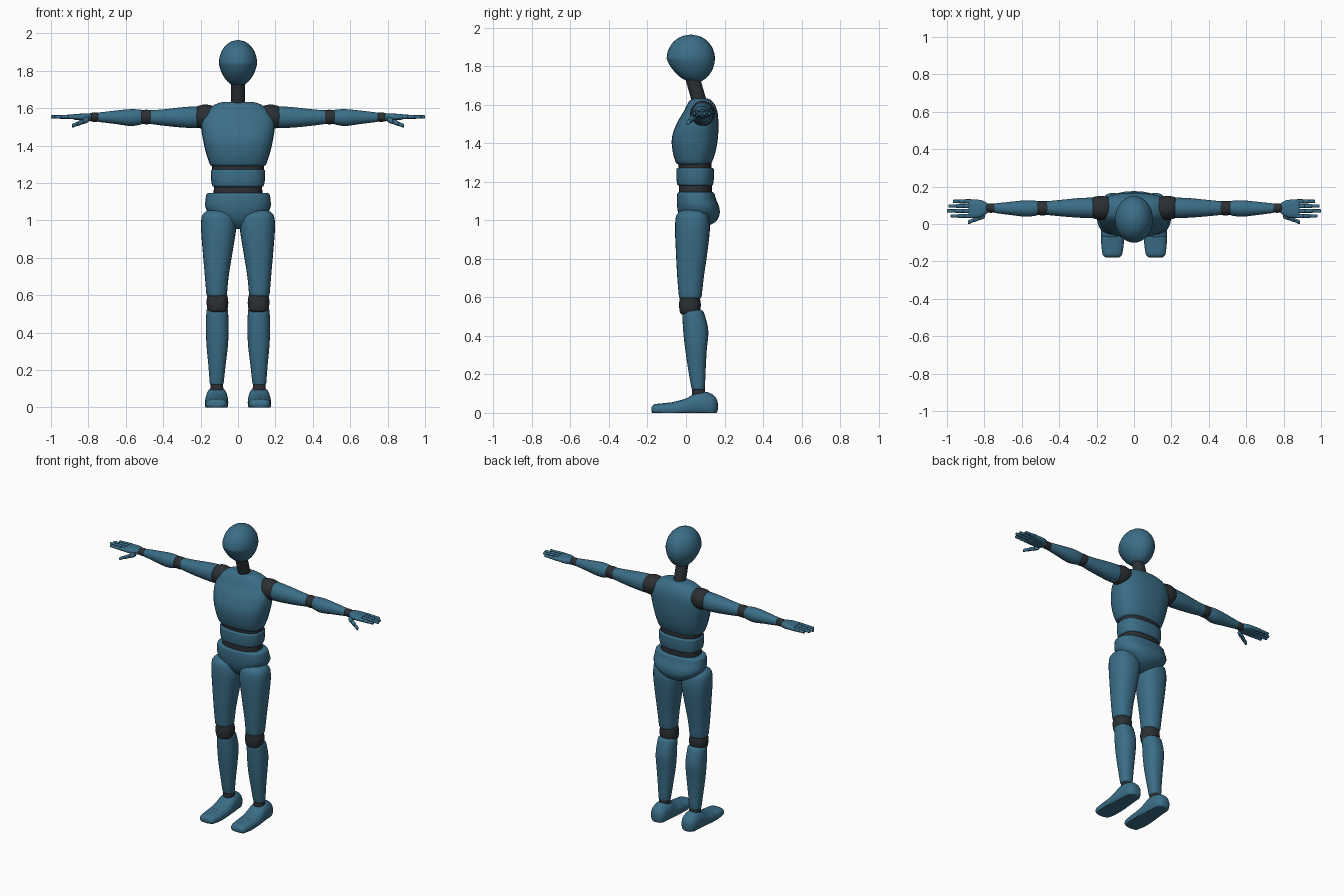
import bpy, bmesh
from math import sin, cos, pi, radians, copysign

default = bpy.data.objects.get("Cube")
if default:
    bpy.data.objects.remove(default, do_unlink=True)


def material(name, color):
    mat = bpy.data.materials.new(name)
    mat.use_nodes = True
    mat.diffuse_color = color
    mat.node_tree.nodes["Principled BSDF"].inputs["Base Color"].default_value = color
    return mat


BLUE = material("steel blue", (0.043, 0.155, 0.245, 1))
DARK = material("charcoal", (0.024, 0.029, 0.034, 1))


def sample(sections, t):
    """Smoothly interpolated cross-section bounds at position t."""
    last = len(sections) - 1
    i = 0
    while i < last - 1 and t > sections[i + 1][0]:
        i += 1

    def slope(k, c):
        a, b = sections[max(k - 1, 0)], sections[min(k + 1, last)]
        return (b[c] - a[c]) / (b[0] - a[0])

    p, q = sections[i], sections[i + 1]
    h = q[0] - p[0]
    s = (t - p[0]) / h
    ease = s * s * (3 - 2 * s)
    return [p[c] + (q[c] - p[c]) * ease
            + h * s * (1 - s) * ((1 - s) * slope(i, c) - s * slope(i + 1, c))
            for c in range(1, 5)]


def loft(name, mat, axis, sections, edges=(.01, .01), power=2.3, side=1,
         steps=12, around=28):
    """Rounded solid along an axis; each section is (t, min, max, min, max)."""
    start, end = sections[0][0], sections[-1][0]
    low, high = edges
    turns = [k / 5 * pi / 2 for k in range(6)]
    rings = [(start + low * (1 - cos(a)), low * (1 - sin(a))) for a in turns]
    body = end - high - start - low
    rings += [(start + low + body * k / steps, 0) for k in range(1, steps)]
    rings += [(end - high * (1 - cos(a)), high * (1 - sin(a))) for a in reversed(turns)]
    bm = bmesh.new()
    loops = []
    for t, inset in rings:
        a0, a1, b0, b1 = sample(sections, t)
        ra = max((a1 - a0) / 2 - inset, .001)
        rb = max((b1 - b0) / 2 - inset, .001)
        loop = []
        for k in range(around):
            ca, sa = cos(2 * pi * k / around), sin(2 * pi * k / around)
            a = (a0 + a1) / 2 + ra * copysign(abs(ca) ** (2 / power), ca)
            b = (b0 + b1) / 2 + rb * copysign(abs(sa) ** (2 / power), sa)
            x, y, z = {"x": (t, a, b), "y": (a, t, b), "z": (a, b, t)}[axis]
            loop.append(bm.verts.new((x * side, y, max(z, 0))))
        loops.append(loop)
    for lower, upper in zip(loops, loops[1:]):
        for k in range(around):
            n = (k + 1) % around
            bm.faces.new((lower[k], lower[n], upper[n], upper[k]))
    bm.faces.new(loops[0])
    bm.faces.new(loops[-1])
    bmesh.ops.remove_doubles(bm, verts=bm.verts, dist=.00005)
    bmesh.ops.recalc_face_normals(bm, faces=bm.faces)
    mesh = bpy.data.meshes.new(name)
    bm.to_mesh(mesh)
    bm.free()
    mesh.materials.append(mat)
    obj = bpy.data.objects.new(name, mesh)
    bpy.context.collection.objects.link(obj)
    bpy.ops.object.select_all(action="DESELECT")
    obj.select_set(True)
    bpy.context.view_layer.objects.active = obj
    bpy.ops.object.shade_smooth_by_angle(angle=radians(45))
    return obj


def trunk(name, mat, rows, **options):
    """Symmetric vertical part; each row is (z, half width, front, back)."""
    return loft(name, mat, "z", [(z, -w, w, f, b) for z, w, f, b in rows], **options)


# Egg-shaped head, slimmer towards the chin
head_rows = []
for k in range(25):
    angle = -pi / 2 + pi * k / 24
    r = max(cos(angle), .01) * (1 - .16 * max(-sin(angle), 0))
    shift = .025 + .02 * max(-sin(angle), 0)
    head_rows.append((1.84 + .125 * sin(angle), .102 * r, shift - .125 * r, shift + .125 * r))
trunk("head", BLUE, head_rows, edges=(0, 0), power=2, steps=36)

# Neck and torso
trunk("neck", DARK, [(1.59, .038, .038, .116), (1.74, .038, -.005, .073)], power=2)
trunk("chest", BLUE, [(1.29, .148, -.05, .13), (1.35, .168, -.068, .152),
                      (1.43, .187, -.073, .166), (1.51, .197, -.045, .168),
                      (1.56, .188, -.015, .164), (1.6, .155, .005, .15),
                      (1.632, .1, .025, .125)],
      edges=(.015, .015), power=2.5, steps=20)
trunk("upper_waist_joint", DARK, [(1.25, .138, -.038, .132), (1.31, .138, -.038, .132)], power=2.5)
trunk("abdomen", BLUE, [(1.18, .138, -.045, .14), (1.22, .144, -.05, .145),
                        (1.272, .146, -.05, .145)], power=2.5)
trunk("lower_waist_joint", DARK, [(1.12, .132, -.036, .134), (1.195, .128, -.036, .134)],
      power=2.5)
trunk("pelvis", BLUE, [(.955, .03, .01, .08), (.99, .085, -.02, .15),
                       (1.03, .148, -.038, .174), (1.07, .174, -.046, .172),
                       (1.11, .174, -.048, .156), (1.147, .168, -.045, .146)],
      edges=(.015, .012), power=2.4, steps=18)

for label, side in (("left", 1), ("right", -1)):
    def part(name, mat, axis, rows, **options):
        loft(f"{label}_{name}", mat, axis, rows, side=side, **options)

    # Leg
    part("thigh", BLUE, "z", [(.592, .06, .168, -.036, .08), (.7, .05, .177, -.045, .092),
                              (.85, .026, .19, -.053, .113), (.97, .01, .198, -.057, .124),
                              (1.055, .028, .192, -.05, .11)], edges=(.015, .045))
    part("knee", DARK, "z", [(.51, .058, .16, -.03, .07), (.56, .052, .168, -.036, .077),
                             (.61, .058, .162, -.03, .07)], edges=(.015, .015))
    part("shin", BLUE, "z", [(.118, .078, .15, .03, .098), (.22, .067, .158, .012, .102),
                             (.33, .054, .168, -.004, .108), (.43, .05, .172, -.015, .116),
                             (.535, .054, .168, -.02, .09)], edges=(.012, .018))
    part("ankle", DARK, "z", [(.08, .078, .148, .03, .103), (.14, .08, .146, .033, .096)])
    part("foot", BLUE, "y", [(-.07, .053, .177, -.02, .056), (0, .052, .177, -.02, .075),
                             (.06, .055, .172, -.02, .108), (.11, .06, .168, -.02, .108),
                             (.165, .068, .16, -.02, .085)], edges=(.004, .035))
    part("toes", BLUE, "y", [(-.18, .066, .166, -.008, .044), (-.12, .056, .174, -.015, .05),
                             (-.066, .053, .177, -.02, .056)], edges=(.022, .004), power=2.6)

    # Arm
    part("shoulder", DARK, "x", [(.12, .03, .14, 1.5, 1.61), (.18, .022, .15, 1.49, 1.62),
                                 (.235, .035, .14, 1.5, 1.605)], edges=(.02, .02), power=2)
    part("upper_arm", BLUE, "x", [(.208, .03, .142, 1.492, 1.612), (.3, .034, .138, 1.497, 1.605),
                                  (.4, .042, .128, 1.507, 1.594), (.482, .05, .12, 1.518, 1.588)],
         edges=(.02, .012), power=2.1)
    part("elbow", DARK, "x", [(.45, .05, .12, 1.518, 1.588), (.488, .046, .124, 1.514, 1.592),
                              (.53, .05, .12, 1.518, 1.588)], power=2)
    part("forearm", BLUE, "x", [(.51, .047, .123, 1.514, 1.592), (.57, .039, .127, 1.505, 1.595),
                                (.65, .047, .12, 1.515, 1.588), (.752, .06, .109, 1.528, 1.576)],
         edges=(.012, .01), power=2.1)
    part("wrist", DARK, "x", [(.735, .063, .107, 1.53, 1.574), (.765, .06, .11, 1.527, 1.577),
                              (.795, .063, .107, 1.53, 1.574)], power=2)

    # Hand with jointed fingers and thumb
    part("palm", BLUE, "x", [(.782, .058, .112, 1.532, 1.572), (.82, .037, .128, 1.533, 1.572),
                             (.885, .03, .132, 1.54, 1.568)], edges=(.01, .008), power=2.8)
    fingers = (("index", .043, .98), ("middle", .07, 1), ("ring", .096, .993), ("little", .121, .968))
    for finger, y, tip in fingers:
        step = (tip - .872) / 3
        for joint in range(3):
            x, r = .872 + step * joint, .0115 - .0012 * joint
            part(f"{finger}_finger_{joint + 1}", BLUE, "x",
                 [(x - .004, y - r, y + r, 1.554 - r, 1.554 + r),
                  (x + step, y - r, y + r, 1.554 - r, 1.554 + r)],
                 edges=(.005, .005), steps=3, around=12)
    for joint in range(3):
        rows = []
        for s in (joint / 3 - .03, (joint + 1) / 3):
            r = .015 - .002 * joint
            y, z = .045 - .037 * s, 1.54 - .035 * s
            rows.append((.8 + .088 * s, y - r, y + r, z - r, z + r))
        part(f"thumb_{joint + 1}", BLUE, "x", rows, edges=(.006, .006), steps=3, around=12)
